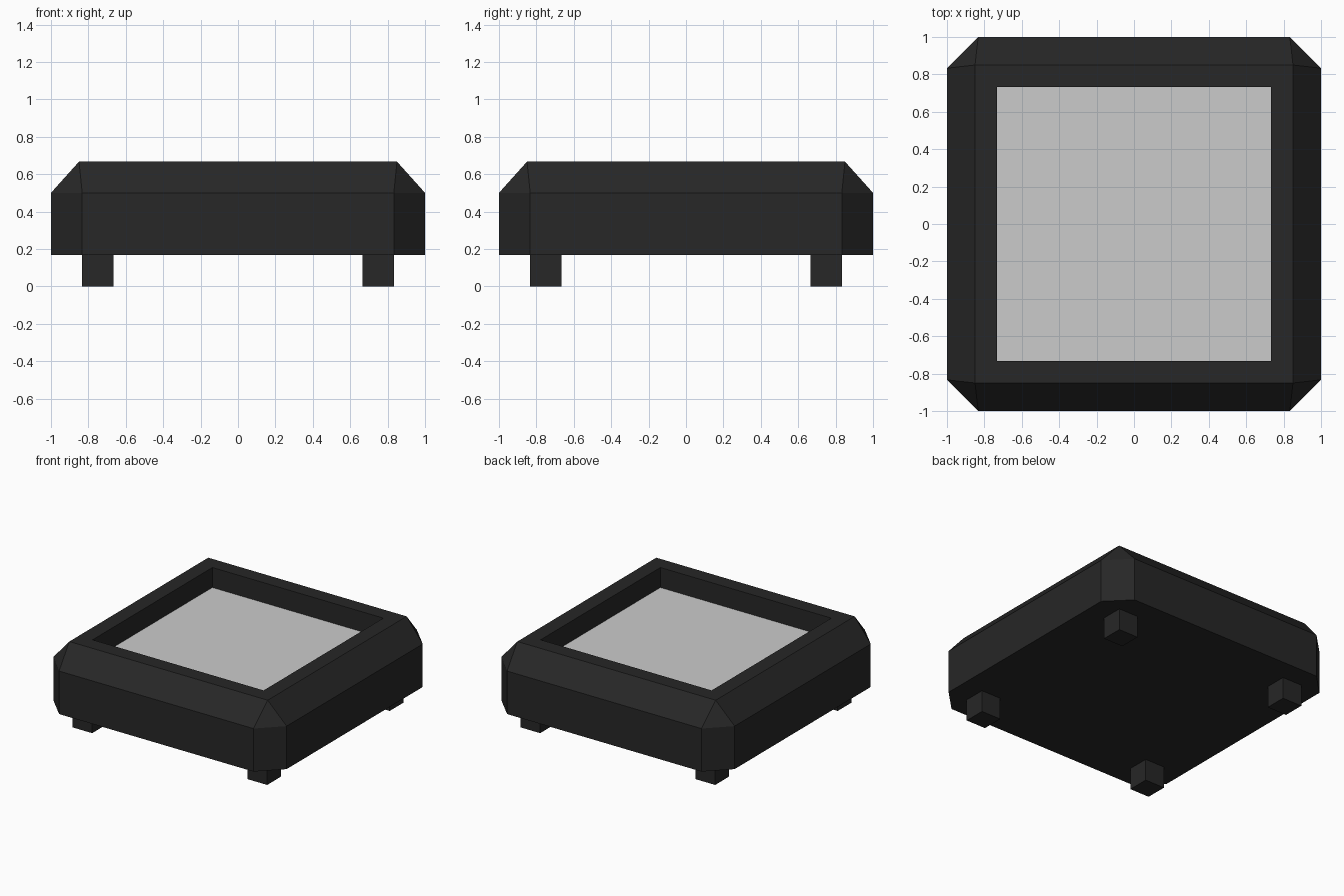
import bpy, bmesh

if "Cube" in bpy.data.objects:
    bpy.data.objects.remove(bpy.data.objects["Cube"])

black = bpy.data.materials.new("black_casing")
black.diffuse_color = (0.02, 0.02, 0.02, 1)
black.use_nodes = True
black.node_tree.nodes["Principled BSDF"].inputs["Base Color"].default_value = black.diffuse_color

CUT, TOP, OPEN = 0.833, 0.85, 0.733          # half-widths
Z_LEG, Z_SIDE, Z_TOP, Z_FLOOR, Z_PANEL = 0.167, 0.5, 0.667, 0.5, 0.512


def finish(name, bm, mat=None):
    bmesh.ops.recalc_face_normals(bm, faces=bm.faces)
    mesh = bpy.data.meshes.new(name)
    bm.to_mesh(mesh)
    bm.free()
    if mat:
        mesh.materials.append(mat)
    obj = bpy.data.objects.new(name, mesh)
    bpy.context.collection.objects.link(obj)
    return obj


def ring(bm, points, z):
    return [bm.verts.new((x, y, z)) for x, y in points]


def bridge(bm, a, b):
    n = len(a)
    for i in range(n):
        j = (i + 1) % n
        bm.faces.new((a[i], a[j], b[j], b[i]))


def square(h):
    return [(h, h), (-h, h), (-h, -h), (h, -h)]


# Body: octagonal sides, sloped shoulders to a square rim, sunken recess
octagon = [(1, CUT), (CUT, 1), (-CUT, 1), (-1, CUT),
           (-1, -CUT), (-CUT, -1), (CUT, -1), (1, -CUT)]
bm = bmesh.new()
base = ring(bm, octagon, Z_LEG)
side = ring(bm, octagon, Z_SIDE)
rim = ring(bm, square(TOP), Z_TOP)
lip = ring(bm, square(OPEN), Z_TOP)
floor = ring(bm, square(OPEN), Z_FLOOR)
bm.faces.new(base[::-1])
bridge(bm, base, side)
for i in range(4):
    a, b, c = side[2 * i], side[2 * i + 1], side[(2 * i + 2) % 8]
    bm.faces.new((a, b, rim[i]))                         # corner facet
    bm.faces.new((b, c, rim[(i + 1) % 4], rim[i]))       # sloped shoulder
bridge(bm, rim, lip)
bridge(bm, lip, floor)
bm.faces.new(floor)
finish("body", bm, black)

# Grey panel lying in the recess
bm = bmesh.new()
bm.faces.new(ring(bm, square(OPEN), Z_PANEL))
finish("recess_panel", bm)

# Four square feet
for sx, sy, name in ((1, -1, "front_right_foot"), (-1, -1, "front_left_foot"),
                     (1, 1, "back_right_foot"), (-1, 1, "back_left_foot")):
    bm = bmesh.new()
    bmesh.ops.create_cube(bm, size=Z_LEG)
    bmesh.ops.translate(bm, verts=bm.verts, vec=(0.75 * sx, 0.75 * sy, Z_LEG / 2))
    finish(name, bm, black)
